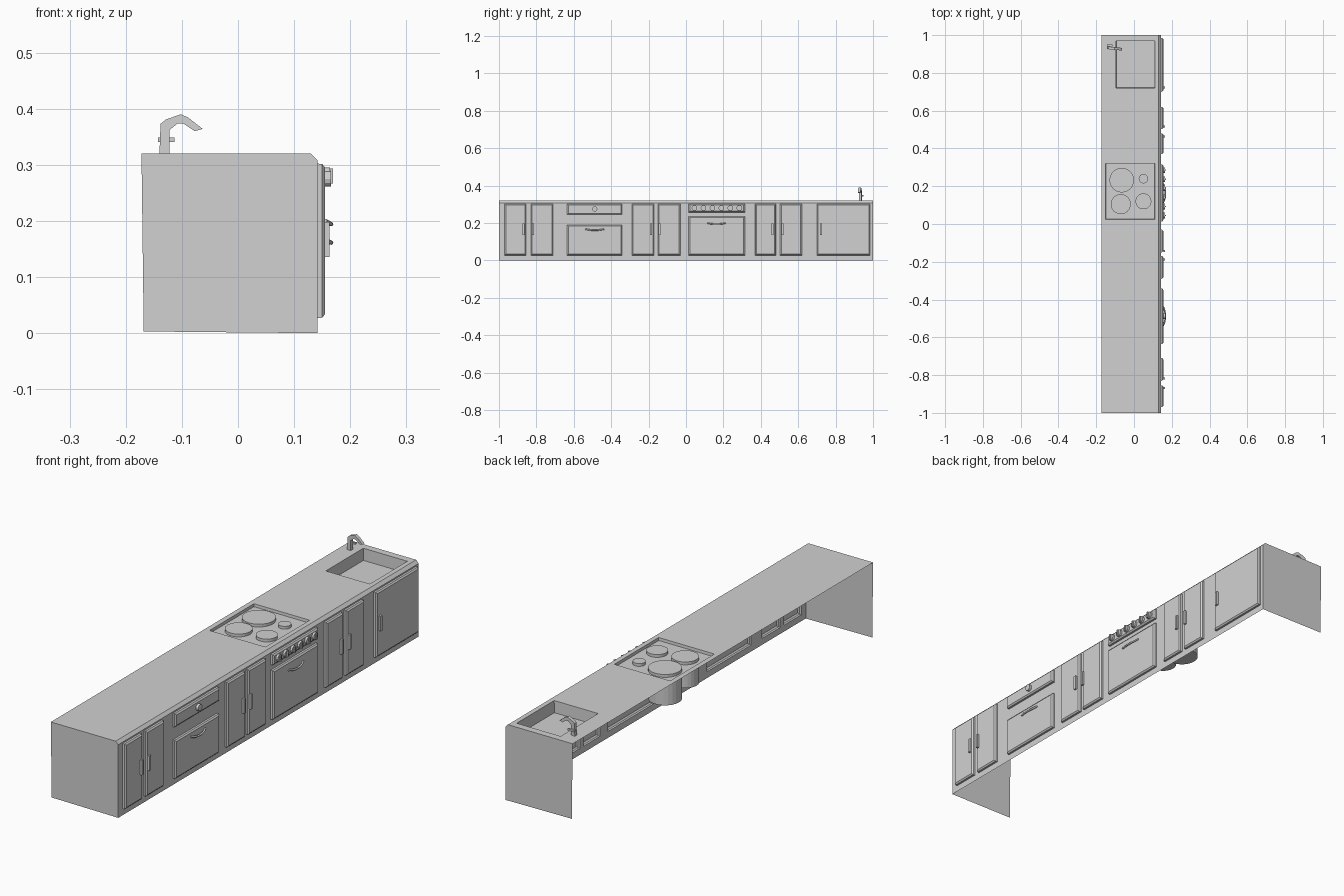
import bpy
import bmesh
from math import pi
from mathutils import Matrix, Vector

if "Cube" in bpy.data.objects:
    bpy.data.objects.remove(bpy.data.objects["Cube"], do_unlink=True)

grey = bpy.data.materials.new("light grey")
grey.use_nodes = True
grey.diffuse_color = (0.64, 0.64, 0.64, 1)
grey.node_tree.nodes["Principled BSDF"].inputs["Base Color"].default_value = grey.diffuse_color

BACK, FRONT, TOP = -0.172, 0.142, 0.32
EDGE_X, EDGE_Z = 0.13, 0.308          # chamfer along the worktop front
DOOR_X = 0.155


def finish(name, bm):
    mesh = bpy.data.meshes.new(name)
    bm.to_mesh(mesh)
    bm.free()
    mesh.materials.append(grey)
    obj = bpy.data.objects.new(name, mesh)
    bpy.context.collection.objects.link(obj)
    return obj


def polygon(name, points):
    bm = bmesh.new()
    bm.faces.new([bm.verts.new(p) for p in points])
    return finish(name, bm)


def sheet(name, size, place, normal, panels):
    """Flat sheet (u0, u1, v0, v1) whose panels are stepped in or out.
    Each panel is (u0, u1, v0, v1, steps), a step being (inset, height)."""
    us = sorted({size[0], size[1], *(u for p in panels for u in p[:2])})
    vs = sorted({size[2], size[3], *(v for p in panels for v in p[2:4])})
    bm = bmesh.new()
    grid = [[bm.verts.new(place(u, v)) for v in vs] for u in us]
    regions = [[] for _ in panels]
    for i in range(len(us) - 1):
        for j in range(len(vs) - 1):
            face = bm.faces.new((grid[i][j], grid[i + 1][j],
                                 grid[i + 1][j + 1], grid[i][j + 1]))
            u, v = (us[i] + us[i + 1]) / 2, (vs[j] + vs[j + 1]) / 2
            for region, (u0, u1, v0, v1, _) in zip(regions, panels):
                if u0 < u < u1 and v0 < v < v1:
                    region.append(face)
    bm.normal_update()
    for region, panel in zip(regions, panels):
        for inset, height in panel[4]:
            bmesh.ops.inset_region(bm, faces=region, thickness=inset,
                                   depth=0, use_even_offset=True)
            verts = {v for f in region for v in f.verts}
            bmesh.ops.translate(bm, verts=list(verts), vec=Vector(normal) * height)
            bm.normal_update()
    return finish(name, bm)


def box(name, center, size):
    bm = bmesh.new()
    bmesh.ops.create_cube(bm, size=1, matrix=Matrix.Translation(center)
                          @ Matrix.Diagonal((*size, 1)))
    return finish(name, bm)


def cylinder(name, center, radius, depth, sides, axis="Z"):
    bm = bmesh.new()
    turn = Matrix.Rotation(pi / 2, 4, "Y") if axis == "X" else Matrix()
    bmesh.ops.create_cone(bm, cap_ends=True, segments=sides, radius1=radius,
                          radius2=radius, depth=depth,
                          matrix=Matrix.Translation(center) @ turn)
    return finish(name, bm)


# Worktop with sunken sink and shallow hob recess
sheet("worktop", (BACK, EDGE_X, -1, 1), lambda x, y: (x, y, TOP), (0, 0, 1), [
    (-0.095, 0.11, 0.72, 0.97, [(0.002, -0.05)]),
    (-0.15, 0.11, 0.025, 0.32, [(0.001, -0.012)]),
])
polygon("worktop_edge", [(EDGE_X, -1, TOP), (FRONT, -1, EDGE_Z),
                         (FRONT, 1, EDGE_Z), (EDGE_X, 1, TOP)])

# Open-backed carcass ends
for name, y in (("front_end_panel", -1), ("back_end_panel", 1)):
    outline = [(BACK + 0.004, 0.003), (FRONT, 0), (FRONT, EDGE_Z),
               (EDGE_X, TOP), (BACK, TOP)]
    points = [(x, y, z) for x, z in outline]
    polygon(name, points if y < 0 else points[::-1])

# Cabinet front with raised doors and drawers
raised = [(0.0005, 0.008), (0.006, 0.005)]
LOW, HIGH = 0.027, 0.302
doors = [(-0.97, -0.855), (-0.83, -0.71), (-0.29, -0.17), (-0.15, -0.03),
         (0.37, 0.48), (0.503, 0.62), (0.70, 0.985)]
panels = [(a, b, LOW, HIGH, raised) for a, b in doors]
panels += [(-0.636, -0.342, 0.245, HIGH, raised),
           (-0.636, -0.342, LOW, 0.19, raised),
           (0.014, 0.315, 0.257, HIGH, raised),
           (0.014, 0.315, LOW, 0.235, raised)]
sheet("cabinet_front", (-1, 1, 0, EDGE_Z), lambda y, z: (FRONT, y, z), (1, 0, 0), panels)

# Upright door handles
for i, y in enumerate((-0.868, -0.818, -0.188, -0.142, 0.463, 0.517, 0.722)):
    box(f"door_handle_{i + 1}", (DOOR_X + 0.004, y, 0.167), (0.009, 0.011, 0.062))

# Bowed bar handles on the oven and the deep drawer
for name, y, z in (("oven_handle", 0.163, 0.2), ("drawer_handle", -0.488, 0.167)):
    curve = bpy.data.curves.new(name, "CURVE")
    curve.dimensions = "3D"
    curve.bevel_depth = 0.004
    curve.bevel_resolution = 1
    curve.use_fill_caps = True
    spline = curve.splines.new("POLY")
    spline.points.add(6)
    for k, point in enumerate(spline.points):
        t = k / 3 - 1
        bow = 1 - t * t
        point.co = (DOOR_X + 0.011 * bow, y + 0.05 * t, z - 0.006 * bow, 1)
    curve.materials.append(grey)
    obj = bpy.data.objects.new(name, curve)
    bpy.context.collection.objects.link(obj)
    bpy.ops.object.select_all(action="DESELECT")
    obj.select_set(True)
    bpy.context.view_layer.objects.active = obj
    bpy.ops.object.convert(target="MESH")

# Drawer knob and row of oven knobs
cylinder("drawer_knob", (DOOR_X + 0.004, -0.488, 0.275), 0.014, 0.014, 12, "X")
for i in range(6):
    y = 0.045 + i * 0.048
    cylinder(f"oven_knob_{i + 1}", (DOOR_X + 0.003, y, 0.28), 0.015, 0.012, 12, "X")
    box(f"oven_knob_grip_{i + 1}", (DOOR_X + 0.009, y, 0.28), (0.01, 0.006, 0.026))

# Hob rings, whose bodies reach down inside the carcass
for i, (x, y, r, depth) in enumerate(((-0.065, 0.232, 0.065, 0.13),
                                      (0.05, 0.24, 0.025, 0.1),
                                      (-0.07, 0.105, 0.053, 0.11),
                                      (0.05, 0.12, 0.042, 0.1))):
    cylinder(f"hob_ring_{i + 1}", (x, y, TOP - depth / 2), r, depth, 24)

# Angular tap: side profile given thickness
profile = [(-0.14, 0.32), (-0.138, 0.373), (-0.128, 0.381), (-0.102, 0.39),
           (-0.09, 0.385), (-0.063, 0.364), (-0.077, 0.36), (-0.098, 0.374),
           (-0.107, 0.374), (-0.122, 0.362), (-0.122, 0.32)]
bm = bmesh.new()
side = bm.faces.new([bm.verts.new((x, 0.922 - 0.1 * (x + 0.1), z)) for x, z in profile])
grown = bmesh.ops.extrude_face_region(bm, geom=[side])["geom"]
bmesh.ops.translate(bm, vec=(0, 0.014, 0),
                    verts=[g for g in grown if isinstance(g, bmesh.types.BMVert)])
bmesh.ops.recalc_face_normals(bm, faces=bm.faces[:])
finish("tap", bm)
box("tap_lever", (-0.128, 0.945, 0.345), (0.03, 0.008, 0.008))
